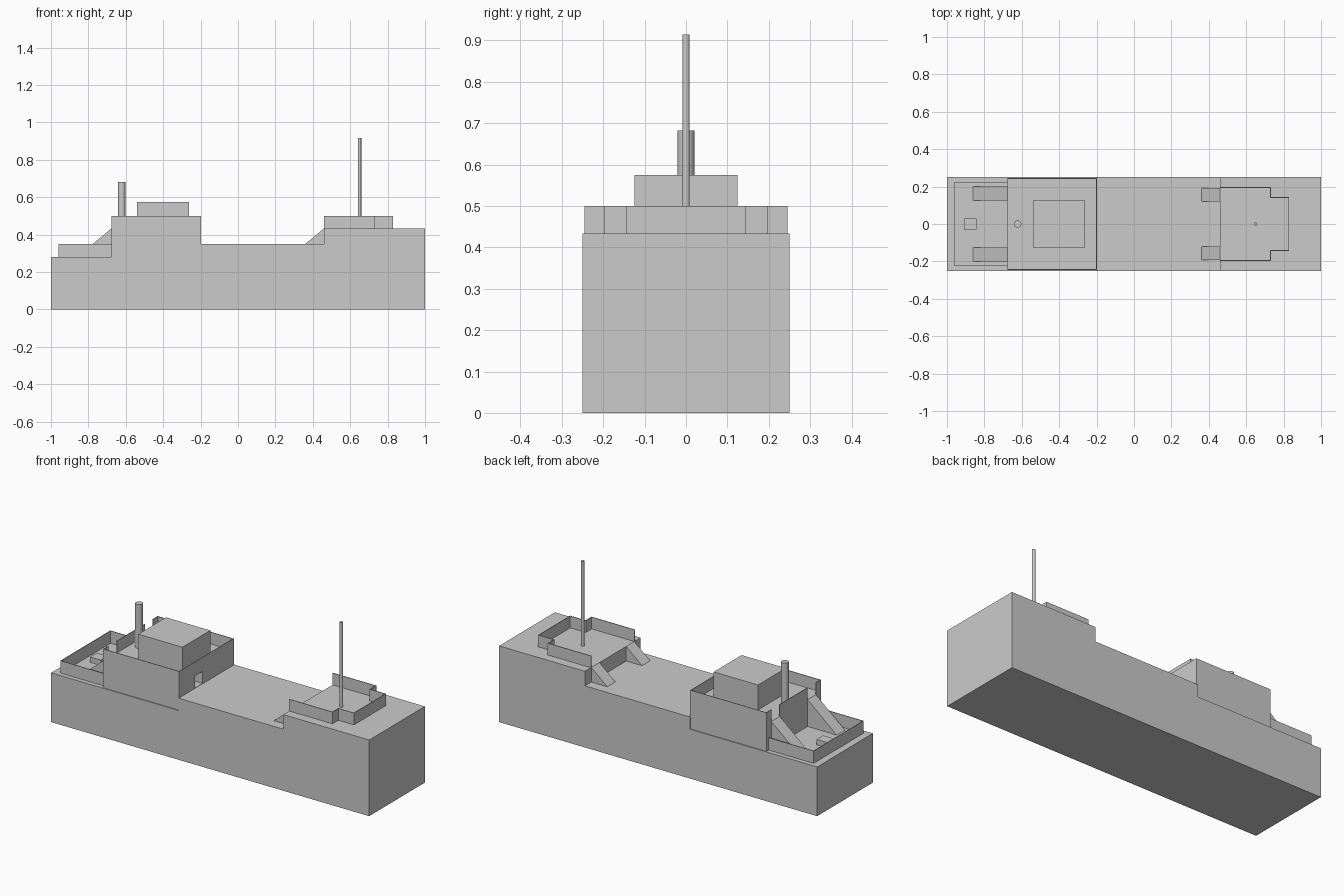
import bpy, bmesh, math

if "Cube" in bpy.data.objects:
    bpy.data.objects.remove(bpy.data.objects["Cube"])

T = 0.004  # bulwark thickness


def add(name, bm):
    bmesh.ops.recalc_face_normals(bm, faces=bm.faces[:])
    me = bpy.data.meshes.new(name)
    bm.to_mesh(me)
    bm.free()
    ob = bpy.data.objects.new(name, me)
    bpy.context.collection.objects.link(ob)
    return ob


def extrude_profile(name, xz, y0, y1):
    """Closed side profile in x/z, extruded along y."""
    bm = bmesh.new()
    f = bm.faces.new([bm.verts.new((x, y0, z)) for x, z in xz])
    r = bmesh.ops.extrude_face_region(bm, geom=[f])
    vs = [v for v in r['geom'] if isinstance(v, bmesh.types.BMVert)]
    bmesh.ops.translate(bm, verts=vs, vec=(0, y1 - y0, 0))
    return add(name, bm)


def box(name, x0, x1, y0, y1, z0, z1):
    return extrude_profile(name, [(x0, z0), (x1, z0), (x1, z1), (x0, z1)], y0, y1)


def bulwark(name, path, z0, z1):
    """Thin upright wall following an open x/y path."""
    bm = bmesh.new()
    cols = [(bm.verts.new((x, y, z0)), bm.verts.new((x, y, z1))) for x, y in path]
    for a, b in zip(cols, cols[1:]):
        bm.faces.new((a[0], b[0], b[1], a[1]))
    ob = add(name, bm)
    m = ob.modifiers.new("thickness", 'SOLIDIFY')
    m.thickness, m.offset, m.use_even_offset = T, 0, True
    return ob


def pole(name, x, r, z0, z1):
    bm = bmesh.new()
    bmesh.ops.create_cone(bm, cap_ends=True, segments=24, radius1=r, radius2=r, depth=z1 - z0)
    bmesh.ops.translate(bm, verts=bm.verts[:], vec=(x, 0, (z0 + z1) / 2))
    for f in bm.faces:
        f.smooth = len(f.verts) == 4
    ob = add(name, bm)
    for e in ob.data.edges:
        z = [ob.data.vertices[i].co.z for i in e.vertices]
        e.use_edge_sharp = abs(z[0] - z[1]) < 1e-5
    return ob


# Stepped hull: low stern, main deck, raised bow
extrude_profile("hull", [(-1, 0), (1, 0), (1, 0.433), (0.46, 0.433), (0.46, 0.35),
                         (-0.2, 0.35), (-0.2, 0.28), (-1, 0.28)], -0.25, 0.25)

# Aft cabin with a doorway recess facing the main deck
cabin = box("aft_cabin", -0.677, -0.198, -0.245, 0.245, 0.28, 0.433)
door = box("door_cutter", -0.26, -0.15, -0.105, -0.035, 0.352, 0.42)
door.hide_render = True
door.hide_set(True)
cut = cabin.modifiers.new("doorway", 'BOOLEAN')
cut.operation, cut.object, cut.solver = 'DIFFERENCE', door, 'EXACT'

# Cabin roof parapet, open where the ramps arrive
h = T / 2
xa, xb, yc = -0.677 + h, -0.198 - h, 0.245 - h
bulwark("cabin_parapet", [(xa, 0.2), (xa, yc), (xb, yc), (xb, -yc), (xa, -yc), (xa, -0.2)], 0.433, 0.5)
bulwark("cabin_rear_parapet", [(xa, 0.125), (xa, -0.125)], 0.433, 0.5)

# Wheelhouse and funnel
box("wheelhouse", -0.54, -0.262, -0.125, 0.125, 0.433, 0.575)
pole("funnel", -0.622, 0.02, 0.433, 0.682)

# Stern bulwark and hatch
bulwark("stern_bulwark", [(-0.677, 0.223), (-0.958, 0.223), (-0.958, -0.223), (-0.677, -0.223)], 0.28, 0.35)
box("stern_hatch", -0.91, -0.842, -0.03, 0.03, 0.28, 0.31)

# Bow bulwark, open towards the main deck
bulwark("bow_bulwark", [(0.46, 0.195), (0.73, 0.195), (0.73, 0.142), (0.828, 0.142),
                        (0.828, -0.142), (0.73, -0.142), (0.73, -0.195), (0.46, -0.195)], 0.433, 0.5)
pole("mast", 0.65, 0.009, 0.433, 0.915)

# Ramps on both sides
for side, s in (("left", 1), ("right", -1)):
    extrude_profile("aft_ramp_" + side, [(-0.86, 0.28), (-0.677, 0.28), (-0.677, 0.433)], s * 0.125, s * 0.2)
    extrude_profile("bow_ramp_" + side, [(0.36, 0.35), (0.46, 0.35), (0.46, 0.433)], s * 0.12, s * 0.193)
